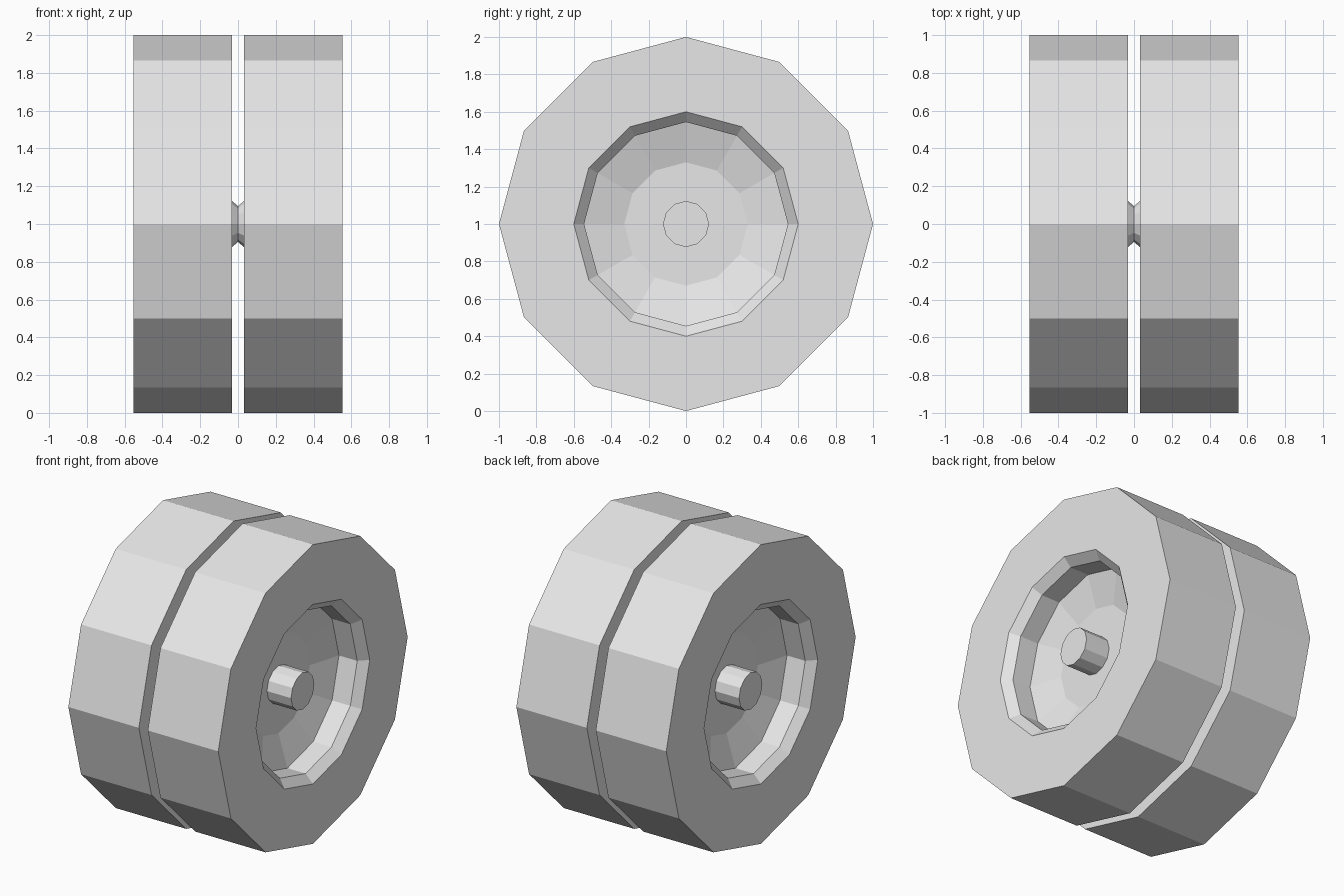
import bpy, bmesh
from math import sin, cos, pi

cube = bpy.data.objects.get("Cube")
if cube:
    bpy.data.objects.remove(cube)

SIDES = 12
grey = bpy.data.materials.new("plain grey")
grey.use_nodes = True
colour = (0.8, 0.8, 0.8, 1)
grey.diffuse_color = colour
grey.node_tree.nodes["Principled BSDF"].inputs["Base Color"].default_value = colour


def lathe(name, profile, side=1):
    """Turn (x, radius) points about the wheel axis, closing both ends."""
    bm = bmesh.new()
    rings = []
    for x, r in profile:
        rings.append([bm.verts.new((side * x, r * sin(2 * pi * i / SIDES),
                                    1 + r * cos(2 * pi * i / SIDES)))
                      for i in range(SIDES)])
    for a, b in zip(rings, rings[1:]):
        for i in range(SIDES):
            j = (i + 1) % SIDES
            bm.faces.new((a[i], a[j], b[j], b[i]))
    bm.faces.new(rings[0])
    bm.faces.new(rings[-1])
    bmesh.ops.recalc_face_normals(bm, faces=bm.faces)
    mesh = bpy.data.meshes.new(name)
    bm.to_mesh(mesh)
    bm.free()
    mesh.materials.append(grey)
    obj = bpy.data.objects.new(name, mesh)
    bpy.context.collection.objects.link(obj)


# Tyre with bevelled rim, straight well and shallow dished hub
wheel = [(0.033, 1), (0.554, 1), (0.554, 0.6), (0.5, 0.545),
         (0.365, 0.545), (0.3, 0.33)]
for side, label in ((1, "left"), (-1, "right")):
    lathe(label + "_wheel", wheel, side)

# Axle through both wheels, pinched in the gap between them
lathe("axle", [(-0.478, 0.123), (-0.033, 0.123), (0, 0.095),
               (0.033, 0.123), (0.478, 0.123)])
